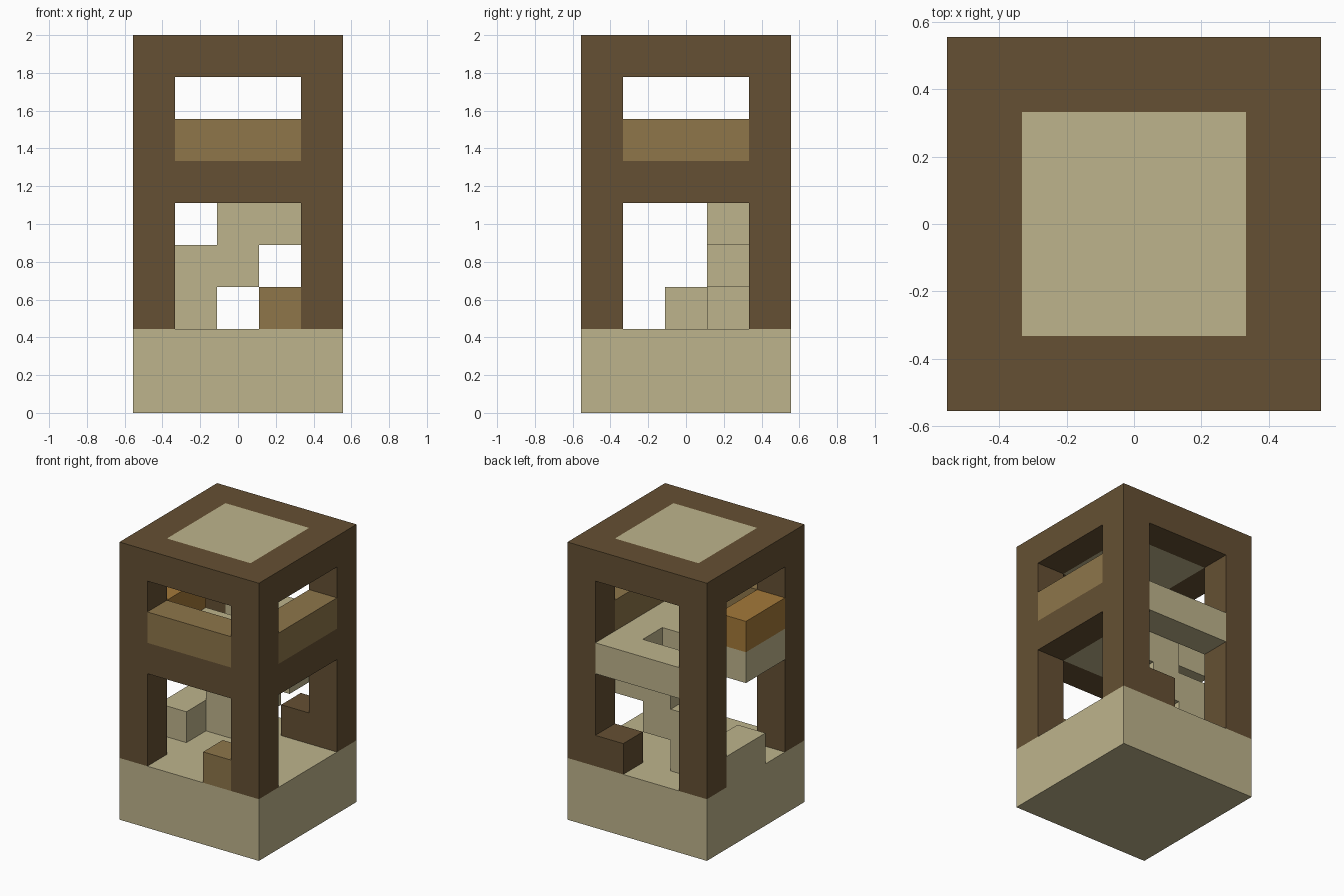
import bpy
import bmesh
from mathutils import Matrix, Vector

if "Cube" in bpy.data.objects:
    bpy.data.objects.remove(bpy.data.objects["Cube"], do_unlink=True)

CELL = 2 / 9      # the tower is a 5 x 5 x 9 grid of cubes
HALF = 2.5


def linear(c):
    c /= 255
    return c / 12.92 if c <= 0.04045 else ((c + 0.055) / 1.055) ** 2.4


def material(name, *rgb):
    mat = bpy.data.materials.new(name)
    mat.use_nodes = True
    color = [linear(c) for c in rgb] + [1]
    mat.diffuse_color = color
    mat.node_tree.nodes["Principled BSDF"].inputs["Base Color"].default_value = color
    return mat


STONE = material("pale_stone", 190, 180, 140)
LOG = material("dark_wood", 101, 80, 51)
PLANK = material("light_planks", 142, 118, 74)
ORANGE = material("orange_wood", 164, 121, 57)


def blocks(name, mat, *boxes):
    """One object made of boxes, each given by its low and high grid corner."""
    bm = bmesh.new()
    for lo, hi in boxes:
        lo, hi = Vector(lo), Vector(hi)
        mid = (lo + hi) / 2 - Vector((HALF, HALF, 0))
        place = Matrix.Translation(mid * CELL) @ Matrix.Diagonal((*((hi - lo) * CELL), 1))
        bmesh.ops.create_cube(bm, size=1, matrix=place)
    mesh = bpy.data.meshes.new(name)
    bm.to_mesh(mesh)
    bm.free()
    mesh.materials.append(mat)
    obj = bpy.data.objects.new(name, mesh)
    bpy.context.collection.objects.link(obj)
    return obj


# Base and corner posts
blocks("stone_base", STONE, ((0, 0, 0), (5, 5, 2)))
for side, x in (("right", 0), ("left", 4)):
    for end, y in (("front", 0), ("back", 4)):
        blocks(f"{end}_{side}_post", LOG, ((x, y, 2), (x + 1, y + 1, 8)))

# Ground-level details beside the posts
blocks("front_plank_block", PLANK, ((3, 0, 2), (4, 1, 3)))
blocks("back_wood_block", LOG, ((3, 4, 2), (4, 5, 3)))

# Winding stair along the back
blocks("stair", STONE,
       ((0, 2, 2), (1, 4, 3)),
       ((1, 3, 2), (2, 4, 4)),
       ((2, 3, 3), (3, 4, 5)),
       ((3, 3, 4), (4, 4, 5)))

# Upper floor, leaving a stairwell open
blocks("front_beam", LOG, ((1, 0, 5), (4, 1, 6)))
blocks("left_beam", LOG, ((4, 1, 5), (5, 4, 6)))
blocks("upper_floor", STONE,
       ((0, 1, 5), (4, 3, 6)),
       ((3, 3, 5), (4, 4, 6)),
       ((1, 4, 5), (4, 5, 6)))

# Railings
blocks("front_railing", PLANK, ((1, 0, 6), (4, 1, 7)))
blocks("left_railing", PLANK, ((4, 1, 6), (5, 4, 7)))
blocks("right_railing", ORANGE, ((0, 1, 6), (1, 3, 7)))

# Roof frame with an inset stone slab
blocks("roof_frame", LOG,
       ((0, 0, 8), (5, 1, 9)),
       ((0, 4, 8), (5, 5, 9)),
       ((0, 1, 8), (1, 4, 9)),
       ((4, 1, 8), (5, 4, 9)))
blocks("roof_slab", STONE, ((1, 1, 8), (4, 4, 9)))
